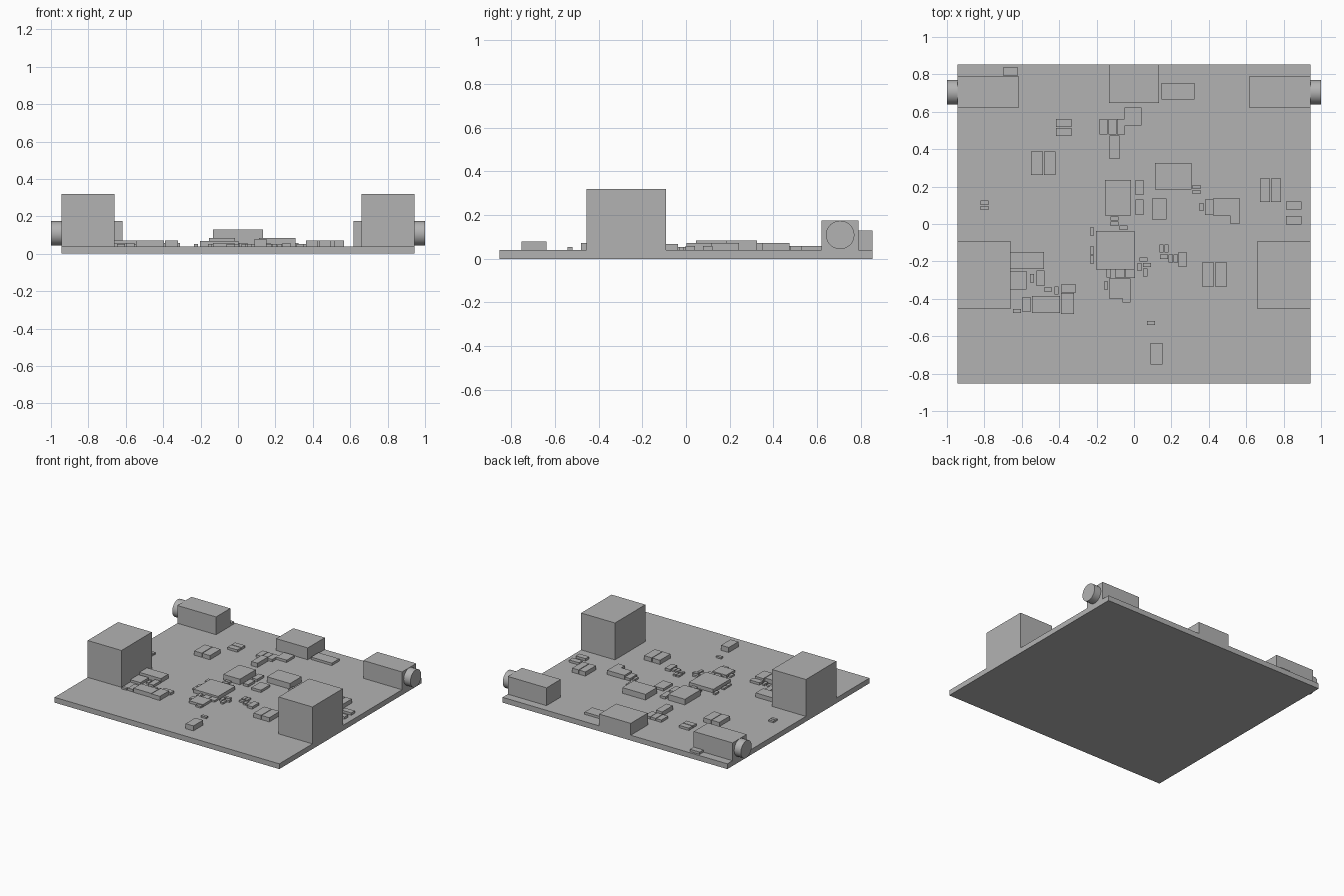
import bpy
import bmesh
from math import pi
from mathutils import Matrix, Vector

default_cube = bpy.data.objects.get("Cube")
if default_cube:
    bpy.data.objects.remove(default_cube, do_unlink=True)

# One flat grey for the whole assembly
grey_shade = (.45, .45, .45, 1)
grey = bpy.data.materials.new("plain_grey")
grey.use_nodes = True
grey.diffuse_color = grey_shade
grey.node_tree.nodes["Principled BSDF"].inputs["Base Color"].default_value = grey_shade

# Shared heights above the ground
BOARD_TOP = .04
TINY_TOP = .053
LOW_TOP = .058
MIDDLE_TOP = .072
HIGH_TOP = .083
CLEARANCE = .005

# Component packages: plan width and depth
LARGE = (.064, .127)
SLIM = (.053, .127)
MEDIUM = (.043, .082)
TINY = (.022, .043)


def finish(name, mesh_builder):
    """Turn a bmesh into a linked, coloured object."""
    mesh = bpy.data.meshes.new(name)
    mesh_builder.to_mesh(mesh)
    mesh_builder.free()
    mesh.materials.append(grey)
    result = bpy.data.objects.new(name, mesh)
    bpy.context.collection.objects.link(result)
    return result


def box(name, x, y, width, depth, top, bottom=BOARD_TOP):
    """Box given by its plan centre, plan size and height range."""
    builder = bmesh.new()
    centre = Vector((x, y, (top + bottom) / 2))
    scale = Matrix.Diagonal((width, depth, top - bottom, 1))
    bmesh.ops.create_cube(builder, size=1, matrix=Matrix.Translation(centre) @ scale)
    return finish(name, builder)


def turned(package):
    """The same package lying crosswise."""
    width, depth = package
    return depth, width


def place(name, package, top, *positions):
    """Repeat one component package at scattered places on the board."""
    for index, (x, y) in enumerate(positions):
        box(f"{name}_{index}", x, y, *package, top)


def pair_across(name, package, top, x, y):
    """Two equal components side by side, centred on a point."""
    shift = (package[0] + CLEARANCE) / 2
    place(name, package, top, (x - shift, y), (x + shift, y))


def pair_deep(name, package, top, x, y):
    """Two equal components one behind the other, centred on a point."""
    shift = (package[1] + CLEARANCE) / 2
    place(name, package, top, (x, y - shift), (x, y + shift))


# Circuit board
board_width = 1.888
box("circuit_board", 0, 0, board_width, 1.705, BOARD_TOP, bottom=0)

# Mirrored connectors: tall sockets and audio jacks with round barrels
for side, sign in (("right", -1), ("left", 1)):
    box(f"{side}_tall_socket", sign * .802, -.273, .284, .365, .32)
    box(f"{side}_jack_body", sign * .781, .705, .326, .17, .175)
    barrel_length = 1 - board_width / 2
    barrel_centre = Vector((sign * (1 - barrel_length / 2), .705, .109))
    pose = Matrix.Translation(barrel_centre) @ Matrix.Rotation(pi / 2, 4, "Y")
    builder = bmesh.new()
    bmesh.ops.create_cone(builder, cap_ends=True, segments=48, radius1=.065, radius2=.065,
                          depth=barrel_length, matrix=pose)
    barrel = finish(f"{side}_jack_barrel", builder)
    bpy.ops.object.select_all(action="DESELECT")
    barrel.select_set(True)
    bpy.context.view_layer.objects.active = barrel
    bpy.ops.object.shade_smooth_by_angle(angle=pi / 6)

# Rear port and the flat header beside it
box("rear_port", 0, .75, .265, .205, .13)
box("flat_header", .235, .71, .175, .09, LOW_TOP)

# Integrated circuits
box("main_processor", -.1, -.14, .205, .205, .067)
box("memory_chip", .21, .255, .195, .14, HIGH_TOP)
box("power_chip", -.085, .14, .14, .19, HIGH_TOP)
box("oscillator", -.075, -.345, .115, .105, LOW_TOP)
box("amplifier_chip", .135, .08, .08, .11, LOW_TOP)
box("sensor_chip", -.005, .575, .09, .095, LOW_TOP)
box("interface_chip", -.57, -.195, .18, .09, MIDDLE_TOP)
box("regulator_chip", -.47, -.43, .15, .09, MIDDLE_TOP)
box("filter_chip", -.62, -.3, .09, .1, LOW_TOP)
box("switch_chip", -.355, -.425, .07, .11, MIDDLE_TOP)
box("driver_chip", .495, .09, .145, .09, MIDDLE_TOP)
box("driver_chip_tab", .54, .025, .055, .045, MIDDLE_TOP)
box("status_button", .12, -.695, .065, .115, .078)

# Paired large capacitors
pair_across("input_capacitor", LARGE, MIDDLE_TOP, -.485, .325)
pair_across("output_capacitor", LARGE, MIDDLE_TOP, .43, -.27)
pair_across("edge_capacitor", SLIM, MIDDLE_TOP, .73, .18)
place("single_capacitor", SLIM, MIDDLE_TOP, (-.105, .41))

# Medium components, lengthwise and crosswise
pair_across("sensor_capacitor", MEDIUM, LOW_TOP, -.14, .52)
place("medium_capacitor", MEDIUM, LOW_TOP,
      (-.07, .52), (.03, .195), (.03, .09), (.4, .09),
      (.26, -.19), (-.5, -.29), (-.575, -.43))
pair_deep("rear_resistor", turned(MEDIUM), LOW_TOP, -.375, .515)
place("medium_resistor", turned(MEDIUM), LOW_TOP,
      (-.66, .815), (.855, .1), (.855, .02), (-.35, -.345))

# Tiny resistors, lengthwise
pair_deep("processor_side_resistor", TINY, TINY_TOP, -.225, -.165)
pair_across("signal_resistor", TINY, TINY_TOP, .16, -.13)
pair_across("load_resistor", TINY, TINY_TOP, .21, -.185)
place("tiny_resistor_long", TINY, TINY_TOP,
      (.36, .09), (-.225, -.04), (-.135, -.265), (-.15, -.33),
      (.03, -.23), (.06, -.26), (-.545, -.29), (-.415, -.355))

# Tiny resistors, crosswise
pair_deep("memory_resistor", turned(TINY), TINY_TOP, .335, .185)
pair_deep("outer_resistor", turned(TINY), TINY_TOP, -.8, .1)
pair_deep("processor_rear_resistor", turned(TINY), TINY_TOP, -.105, .015)
place("tiny_resistor_wide", turned(TINY), TINY_TOP,
      (-.055, -.02), (-.04, -.41), (.05, -.19), (.07, -.22),
      (.16, -.175), (.09, -.53), (-.46, -.35), (-.625, -.465))

# Diodes in front of the processor
place("small_diode", (.05, .045), TINY_TOP, (-.075, -.265), (-.02, -.265))
